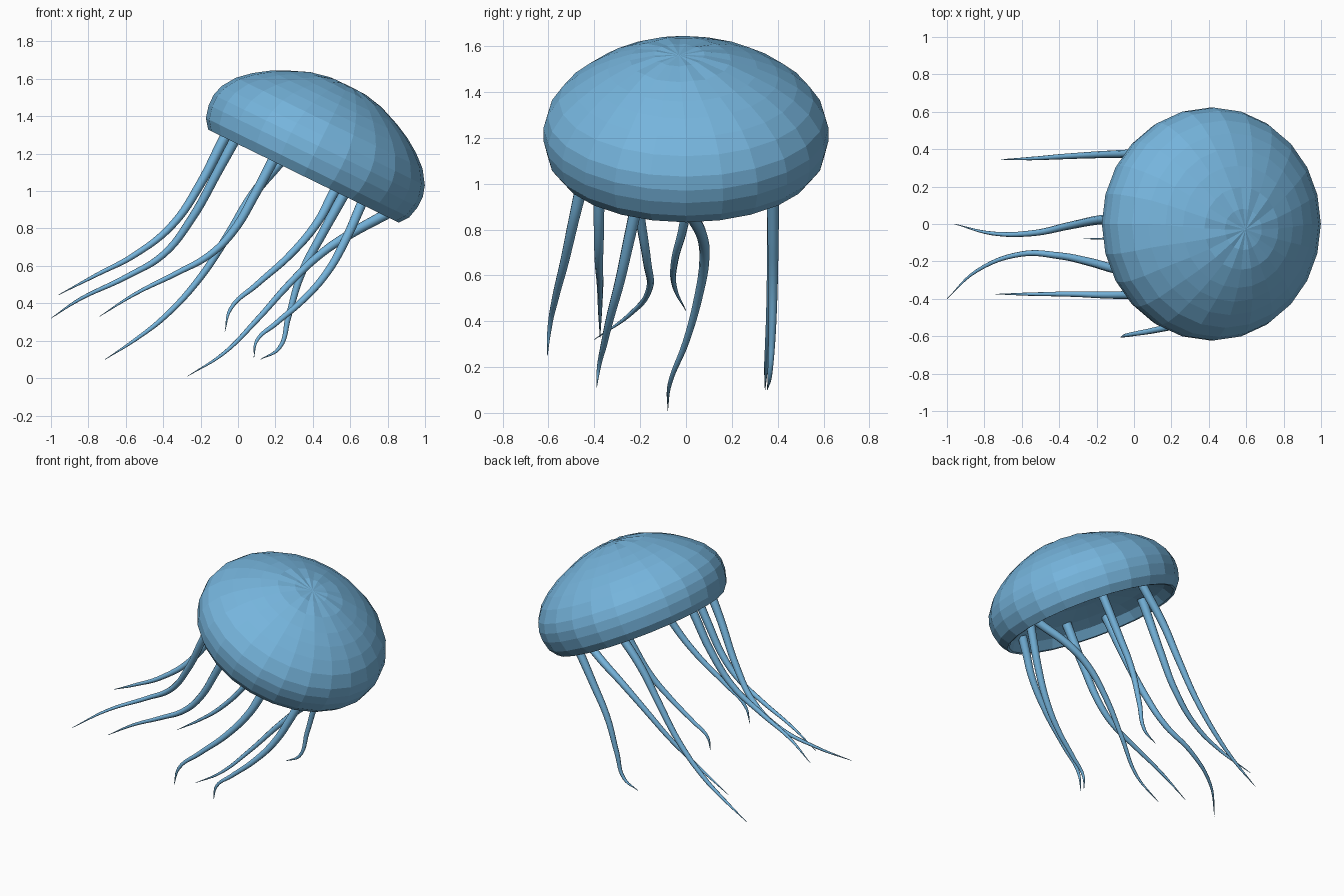
import bpy, bmesh, math, random
from mathutils import Matrix, Vector

if "Cube" in bpy.data.objects:
    bpy.data.objects.remove(bpy.data.objects["Cube"])

random.seed(4)
blue = bpy.data.materials.new("jelly_blue")
blue.diffuse_color = (0.18, 0.46, 0.72, 1)
blue.use_nodes = True
blue.node_tree.nodes["Principled BSDF"].inputs["Base Color"].default_value = blue.diffuse_color

TILT = math.radians(26)
RIM = Vector((0.35, 0, 1.08))
SEGMENTS = 24

# Bell: lathed shell, outer skin then shallow hollow underside (radius, height)
OUTER = [(0.567, 0), (0.605, 0.05), (0.622, 0.12), (0.622, 0.18), (0.605, 0.24),
         (0.555, 0.315), (0.487, 0.375), (0.41, 0.427), (0.327, 0.469),
         (0.22, 0.512), (0.11, 0.535)]
INNER = [(0.552, 0.003), (0.515, 0.06), (0.43, 0.105), (0.22, 0.14)]


def build_bell():
    bm = bmesh.new()

    def ring(r, h, wobble=0.0):
        out = []
        for i in range(SEGMENTS):
            a = 2 * math.pi * i / SEGMENTS
            furrow = wobble * (1 if i % 2 else -1) * random.uniform(0.1, 1)
            # crown drifts slightly toward the front
            drift = -0.03 * max(0, h - 0.4) / 0.14
            out.append(bm.verts.new((r * math.cos(a), r * math.sin(a) + drift, h + furrow)))
        return out

    def bridge(a, b):
        for i in range(SEGMENTS):
            j = (i + 1) % SEGMENTS
            bm.faces.new((a[i], a[j], b[j], b[i]))

    def cap(a, h, y):
        tip = bm.verts.new((0.01, y, h))
        for i in range(SEGMENTS):
            bm.faces.new((a[i], a[(i + 1) % SEGMENTS], tip))

    # fine radial furrows only near the crown
    outer = [ring(r, h, 0.004 if r < 0.25 else 0) for r, h in OUTER]
    inner = [ring(r, h) for r, h in INNER]
    for rings in (outer, inner):
        for a, b in zip(rings, rings[1:]):
            bridge(a, b)
    bridge(outer[0], inner[0])
    cap(outer[-1], 0.54, -0.03)
    cap(inner[-1], 0.15, 0)
    bmesh.ops.recalc_face_normals(bm, faces=bm.faces)
    bm.transform(Matrix.Translation(RIM) @ Matrix.Rotation(TILT, 4, 'Y'))
    me = bpy.data.meshes.new("bell")
    bm.to_mesh(me)
    bm.free()
    ob = bpy.data.objects.new("bell", me)
    me.materials.append(blue)
    bpy.context.collection.objects.link(ob)


build_bell()


# Tentacles: tapered tubes, points run from root to tip
def tentacle(name, pts):
    pts = [Vector(p) for p in pts]
    # carry the root up into the bell
    pts.insert(0, pts[0] + (pts[0] - pts[1]).normalized() * 0.12)
    cu = bpy.data.curves.new(name, 'CURVE')
    cu.dimensions = '3D'
    cu.bevel_depth = 0.031
    cu.bevel_resolution = 2
    cu.resolution_u = 6
    cu.use_fill_caps = True
    sp = cu.splines.new('BEZIER')
    sp.bezier_points.add(len(pts) - 1)
    n = len(pts) - 1
    for i, (bp, p) in enumerate(zip(sp.bezier_points, pts)):
        bp.co = p
        bp.handle_left_type = bp.handle_right_type = 'AUTO'
        bp.radius = max(0.04, (1 - i / n) ** 0.62)
    ob = bpy.data.objects.new(name, cu)
    cu.materials.append(blue)
    bpy.context.collection.objects.link(ob)
    bpy.ops.object.select_all(action='DESELECT')
    ob.select_set(True)
    bpy.context.view_layer.objects.active = ob
    bpy.ops.object.convert(target='MESH')
    bpy.ops.object.shade_smooth_by_angle(angle=math.radians(50))


tentacle("tentacle_left", [(-0.09, 0.03, 1.25), (-0.2, 0.02, 1.04), (-0.35, -0.01, 0.82),
                           (-0.55, -0.05, 0.66), (-0.76, -0.05, 0.55), (-0.96, 0.0, 0.445)])
tentacle("tentacle_left_front", [(-0.03, -0.25, 1.25), (-0.1, -0.24, 1.12), (-0.25, -0.20, 0.85),
                                 (-0.4, -0.17, 0.66), (-0.6, -0.16, 0.54),
                                 (-0.84, -0.25, 0.425), (-1.0, -0.40, 0.32)])
tentacle("tentacle_front_left", [(0.18, -0.38, 1.15), (0.1, -0.38, 1.0), (-0.03, -0.38, 0.78),
                                 (-0.15, -0.38, 0.66), (-0.33, -0.375, 0.56),
                                 (-0.55, -0.375, 0.45), (-0.74, -0.375, 0.33)])
tentacle("tentacle_back_left", [(0.22, 0.385, 1.15), (0.08, 0.38, 0.98), (-0.05, 0.375, 0.77),
                                (-0.2, 0.37, 0.54), (-0.39, 0.36, 0.33),
                                (-0.55, 0.35, 0.205), (-0.71, 0.345, 0.10)])
tentacle("tentacle_right", [(0.78, 0.02, 0.87), (0.6, 0.07, 0.77), (0.45, 0.08, 0.67),
                            (0.28, 0.055, 0.51), (0.1, 0.0, 0.31),
                            (-0.08, -0.07, 0.13), (-0.27, -0.08, 0.01)])
tentacle("tentacle_front", [(0.5, -0.46, 0.97), (0.43, -0.49, 0.84), (0.28, -0.53, 0.66),
                            (0.1, -0.57, 0.5), (-0.04, -0.595, 0.37), (-0.07, -0.605, 0.25)])
tentacle("tentacle_front_right", [(0.66, -0.21, 0.93), (0.58, -0.25, 0.75), (0.48, -0.29, 0.57),
                                  (0.35, -0.33, 0.42), (0.2, -0.36, 0.29),
                                  (0.1, -0.38, 0.2), (0.085, -0.39, 0.11)])
tentacle("tentacle_back_right", [(0.56, 0.38, 0.97), (0.45, 0.38, 0.77), (0.34, 0.38, 0.56),
                                 (0.27, 0.375, 0.33), (0.22, 0.365, 0.16), (0.12, 0.355, 0.10)])
